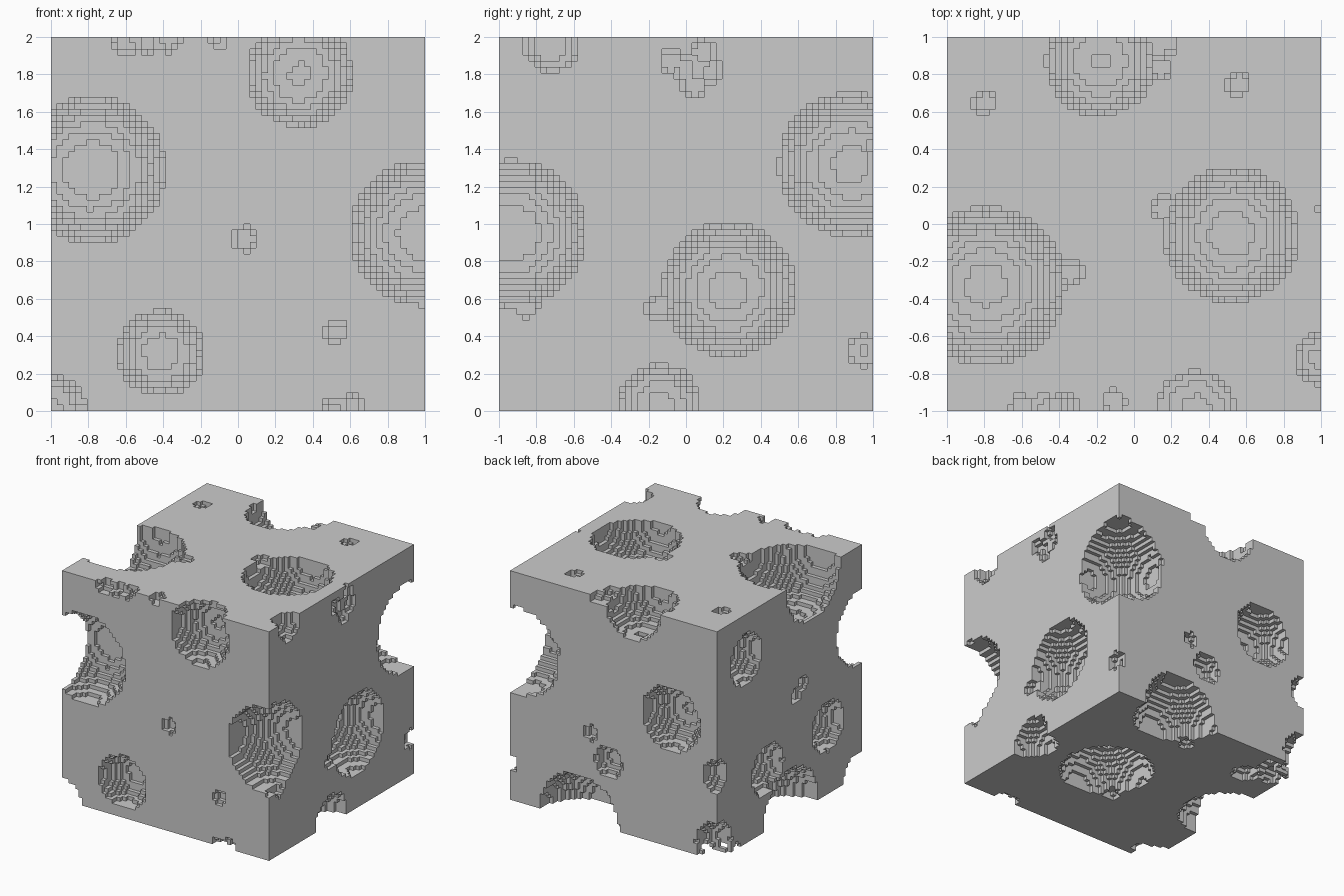
import bpy
import bmesh
import math
from itertools import product

if "Cube" in bpy.data.objects:
    bpy.data.objects.remove(bpy.data.objects["Cube"], do_unlink=True)

CELLS = 62                      # blocks along each side
STEP = 2 / CELLS
ORIGIN = (-1, -1, 0)            # lower corner of the block
TINY = 0.068                    # radius of the smallest bubbles

carved = set()


def carve(centre, radius):
    """Remove every block whose middle lies inside a sphere."""
    ranges = []
    for middle, start in zip(centre, ORIGIN):
        low = math.floor((middle - radius - start) / STEP)
        high = math.ceil((middle + radius - start) / STEP)
        ranges.append(range(max(low, 0), min(high + 1, CELLS)))
    for cell in product(*ranges):
        point = [(k + 0.5) * STEP + start for k, start in zip(cell, ORIGIN)]
        if math.dist(point, centre) <= radius:
            carved.add(cell)


def carve_side(axis, level, holes):
    """Carve holes (u, v, radius) centred on one side; radius is optional."""
    for u, v, *radius in holes:
        centre = [u, v]
        centre.insert(axis, level)
        carve(centre, radius[0] if radius else TINY)


X, Y, Z = range(3)

# Large bubbles that open through an edge or a corner
for *centre, radius in (
    (-.78, -.99, 1.29, .39),
    (.33, -1, 1.8, .28),
    (.99, -.93, .95, .39),
    (-.79, -.33, 1.97, .42),
    (-.18, .87, 1.98, .29),
    (.91, .88, 1.32, .39),
    (.33, .98, .02, .38),
    (-1, -.02, .03, .38),
    (1, -.14, .03, .22),
    (1, -.72, 1.95, .14),
    (1, .95, .32, .085),
    (-1, 1, .72, .145),
    (-.99, .99, .12, .2),
    (-1, -.94, .01, .19),
):
    carve(centre, radius)

# Front side
carve_side(Y, -1, [(-.41, .31, .23), (.04, .92), (.52, .42)])
# Back side
carve_side(Y, 1, [(-.555, 1.12, .28), (.05, .58, .135), (.22, .79), (.59, 1.42)])
# Right side, with its cluster of tiny bubbles
carve_side(X, 1, [(.23, .65, .355), (-.15, .55), (-.855, .56)])
carve_side(X, 1, [(-.08, 1.87), (.09, 1.92), (.13, 1.81), (.04, 1.74), (0, 1.83)])
# Left side
carve_side(X, -1, [(.6, 1.61, .22), (-.53, .59, .22), (.3, .53, .22),
                   (-.18, 1.1), (-.09, 1.02)])
# Top side
carve_side(Z, 2, [(.52, -.055, .36), (-.8, .65), (.56, .75), (.16, .085), (-.33, -.26)])
carve_side(Z, 2, [(.14, .83), (.13, .94), (.17, .97)])
# Bottom side
carve_side(Z, 0, [(.24, -.07, .39), (-.07, -.37), (0, .68), (-.8, -.88),
                  (-.68, .63, .12), (-.76, .85, .1), (-.9, .72, .1)])

# Tiny bubbles along the front edges
carve_side(Y, -.975, [(-.6, 1.965), (-.48, 1.98), (-.37, 1.98), (.52, .01), (.62, .02)])
carve_side(Y, -.95, [(-.11, 2)])


def is_solid(cell):
    return all(0 <= k < CELLS for k in cell) and cell not in carved


def build_block(name):
    """Make one quad for every exposed side of a remaining block."""
    bm = bmesh.new()
    verts = {}

    def vertex(corner):
        if corner not in verts:
            verts[corner] = bm.verts.new(
                [k * STEP + start for k, start in zip(corner, ORIGIN)])
        return verts[corner]

    square = ((0, 0), (1, 0), (1, 1), (0, 1))
    for cell in product(range(CELLS), repeat=3):
        if cell in carved:
            continue
        for axis, side in product((X, Y, Z), (0, 1)):
            neighbour = list(cell)
            neighbour[axis] += 1 if side else -1
            if is_solid(tuple(neighbour)):
                continue
            corners = []
            for u, v in square if side else reversed(square):
                corner = list(cell)
                corner[axis] += side
                corner[(axis + 1) % 3] += u
                corner[(axis + 2) % 3] += v
                corners.append(vertex(tuple(corner)))
            bm.faces.new(corners)

    mesh = bpy.data.meshes.new(name)
    bm.to_mesh(mesh)
    bm.free()
    block = bpy.data.objects.new(name, mesh)
    bpy.context.collection.objects.link(block)
    return block


build_block("cheese_block")
